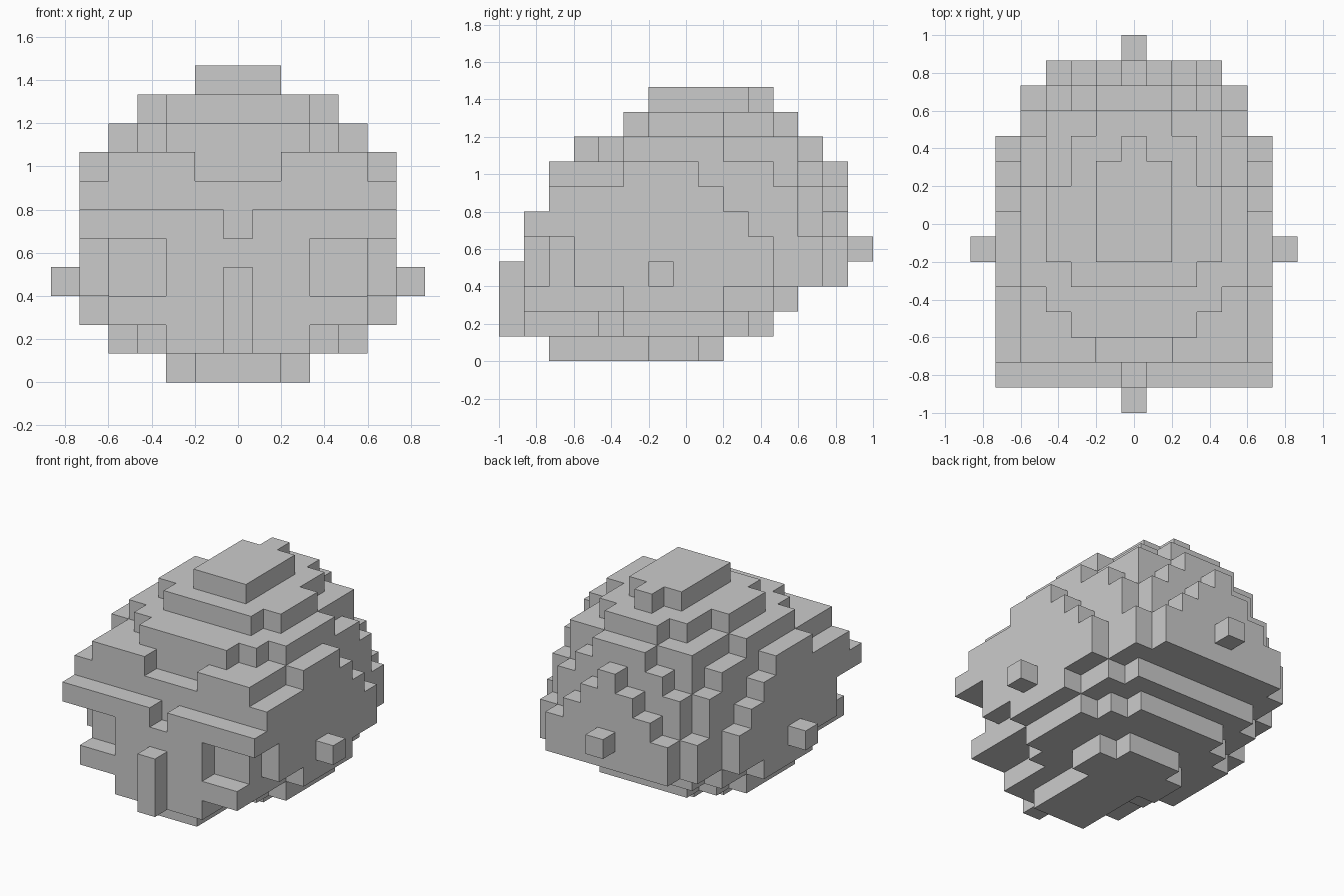
import bpy, bmesh
from mathutils import Vector

if "Cube" in bpy.data.objects:
    bpy.data.objects.remove(bpy.data.objects["Cube"])

U = 2 / 15  # edge of one cube

# Head layers from bottom to top: (first row from the front, half width in cubes for each row)
LAYERS = [
    (2, "1111221"),
    (1, "2223444432"),
    (1, "44445555443"),
    (1, "2455555555443"),
    (1, "2455555555443"),
    (1, "5555555554432"),
    (2, "555555544431"),
    (2, "444555444320"),
    (3, "2344443331"),
    (5, "2333221"),
    (6, "11110"),
]


def block(x0, x1, y0, y1, z0, z1):
    return {(x, y, z) for x in range(x0, x1 + 1)
            for y in range(y0, y1 + 1) for z in range(z0, z1 + 1)}


# Head with a notch between the brows and a parting above the forehead
head = set()
for z, (start, widths) in enumerate(LAYERS):
    for i, w in enumerate(widths):
        head |= block(-int(w), int(w), start + i, start + i, z, z)
head -= block(0, 0, 1, 1, 5, 5) | block(-1, 1, 2, 2, 7, 7)

parts = {
    "head": head,
    "nose": block(0, 0, 0, 0, 1, 3),
    "ear_left": block(-6, -6, 6, 6, 3, 3),
    "ear_right": block(6, 6, 6, 6, 3, 3),
    "back_knob": block(0, 0, 14, 14, 4, 4),
}
solid = set().union(*parts.values())


def build(name, cells):
    """Make a mesh from the exposed cube sides and merge coplanar faces."""
    bm = bmesh.new()
    for c in cells:
        centre = Vector((c[0], c[1] - 7, c[2] + 0.5))
        for axis in range(3):
            for s in (-1, 1):
                n = list(c)
                n[axis] += s
                if tuple(n) in solid:
                    continue
                d, a, b = Vector(), Vector(), Vector()
                d[axis] = s / 2
                a[(axis + 1) % 3] = 0.5
                b[(axis + 2) % 3] = 0.5 * s
                corners = (-a - b, a - b, a + b, -a + b)
                bm.faces.new([bm.verts.new((centre + d + k) * U) for k in corners])
    bmesh.ops.remove_doubles(bm, verts=bm.verts, dist=0.001)
    bmesh.ops.dissolve_limit(bm, angle_limit=0.02, verts=bm.verts, edges=bm.edges)
    mesh = bpy.data.meshes.new(name)
    bm.to_mesh(mesh)
    bm.free()
    bpy.context.collection.objects.link(bpy.data.objects.new(name, mesh))


for name, cells in parts.items():
    build(name, cells)
